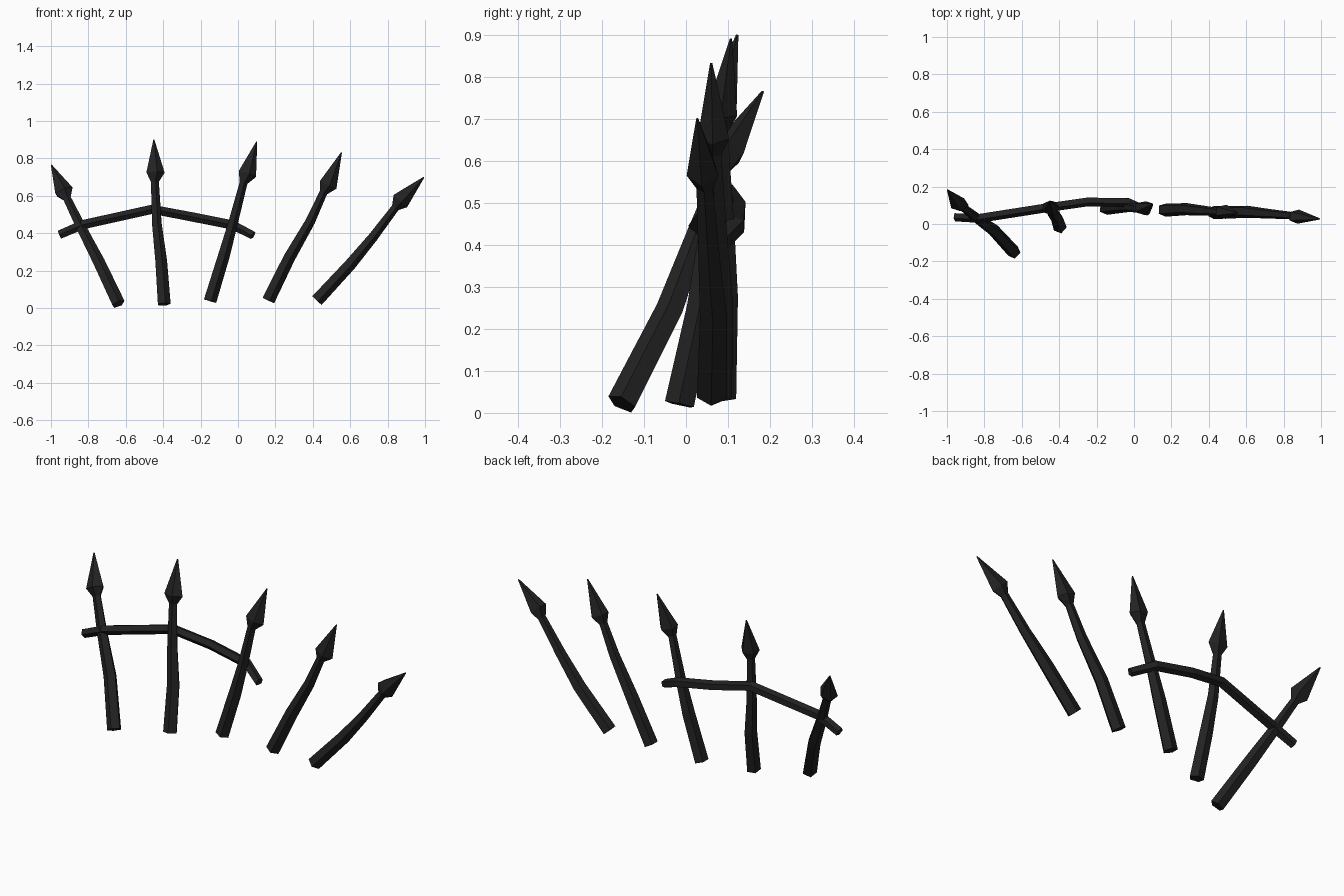
import bpy, bmesh, math
from mathutils import Vector

if "Cube" in bpy.data.objects:
    bpy.data.objects.remove(bpy.data.objects["Cube"])

iron = bpy.data.materials.new("dark_iron")
iron.diffuse_color = (0.016, 0.016, 0.016, 1)
iron.use_nodes = True
iron.node_tree.nodes["Principled BSDF"].inputs["Base Color"].default_value = iron.diffuse_color
SIDES = 5


def swept_bar(name, points, radii, ref, phase, depths=None):
    """Flat-faced five-sided tube; a radius and depth squash at each point."""
    pts = [Vector(p) for p in points]
    depths = depths or [1] * len(pts)
    bm = bmesh.new()
    rings = []
    for i, (p, r, d) in enumerate(zip(pts, radii, depths)):
        a, b = pts[max(i - 1, 0)], pts[min(i + 1, len(pts) - 1)]
        axis = (b - a).normalized()
        u = (ref - axis * ref.dot(axis)).normalized()
        v = axis.cross(u)
        ring = []
        for k in range(SIDES):
            t = phase + 2 * math.pi * k / SIDES
            ring.append(bm.verts.new(p + r * (u * d * math.cos(t) + v * math.sin(t))))
        rings.append(ring)
    for lo, hi in zip(rings, rings[1:]):
        for k in range(SIDES):
            n = (k + 1) % SIDES
            bm.faces.new((lo[k], lo[n], hi[n], hi[k]))
    bm.faces.new(rings[0][::-1])
    bm.faces.new(rings[-1])
    bmesh.ops.recalc_face_normals(bm, faces=bm.faces)
    mesh = bpy.data.meshes.new(name)
    bm.to_mesh(mesh)
    bm.free()
    mesh.materials.append(iron)
    obj = bpy.data.objects.new(name, mesh)
    bpy.context.collection.objects.link(obj)


# Spear paths: base, two bends, neck, widest part of head, tip
spears = [
    [(-.64, -.152, .022), (-.745, -.038, .245), (-.84, .03, .43),
     (-.915, .09, .585), (-.932, .103, .622), (-.998, .183, .765)],
    [(-.397, -.015, .02), (-.413, .035, .25), (-.436, .06, .45),
     (-.446, .08, .675), (-.445, .084, .722), (-.45, .122, .90)],
    [(-.152, .085, .038), (-.078, .092, .28), (-.03, .09, .45),
     (.028, .08, .67), (.046, .085, .717), (.10, .107, .89)],
    [(.16, .075, .042), (.272, .08, .27), (.385, .07, .465),
     (.455, .065, .618), (.478, .066, .66), (.553, .06, .832)],
    [(.42, .062, .042), (.598, .066, .234), (.72, .055, .380),
     (.84, .045, .538), (.866, .04, .576), (.994, .027, .70)],
]
for i, path in enumerate(spears):
    swept_bar(f"spear_{i + 1}", path, (.037, .034, .028, .023, .053, .003),
              Vector((0, -1, 0)), 0.25, (1, 1, .95, .9, .75, 1))

# Bent crossbar joining the first three spears
swept_bar("crossbar",
          [(-.955, .038, .392), (-.83, .032, .446), (-.46, .09, .528),
           (-.25, .12, .488), (-.03, .117, .445), (.08, .066, .39)],
          (.024, .026, .026, .026, .026, .023), Vector((0, 0, 1)), 0.3)
